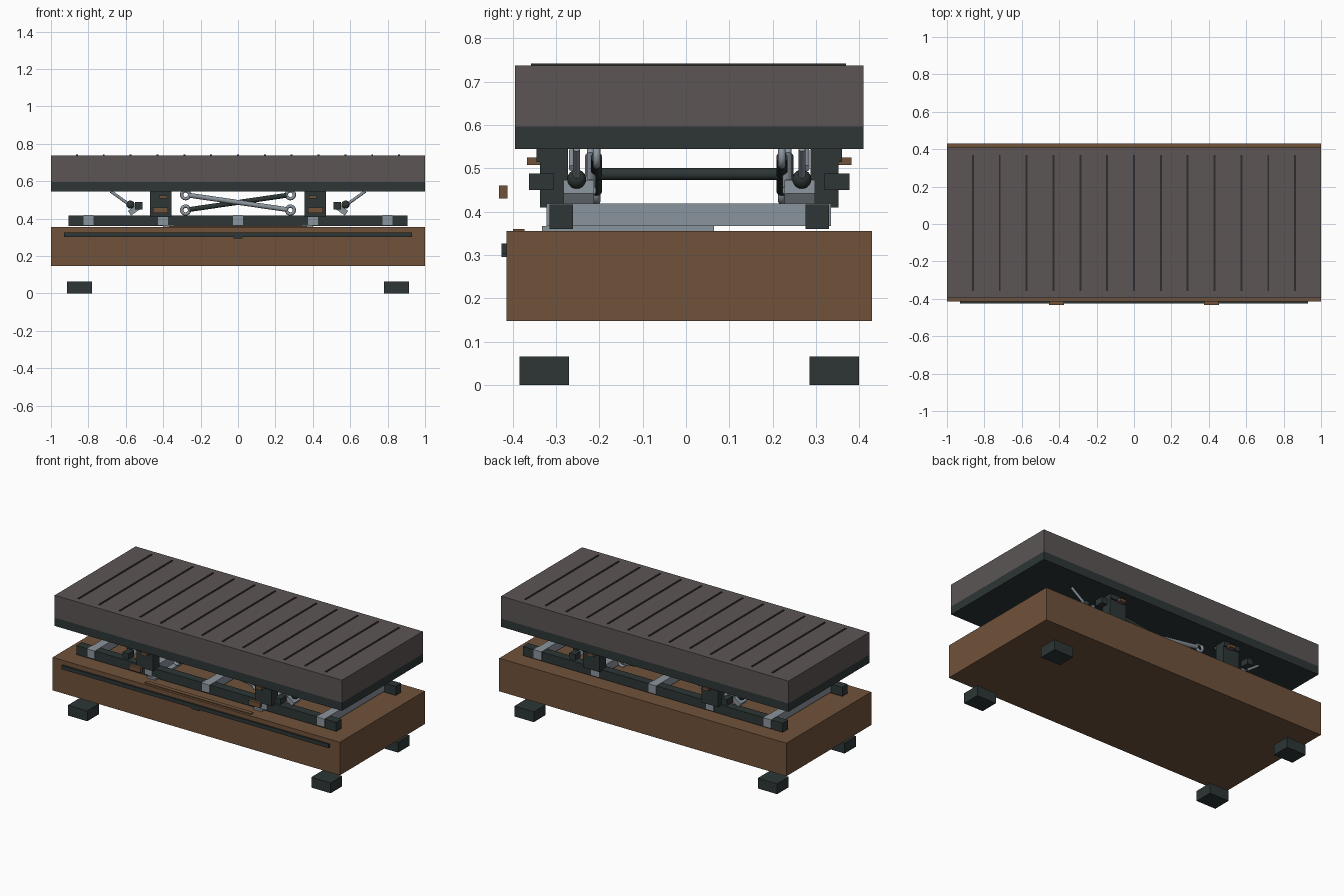
import bpy
import math
from mathutils import Vector

if "Cube" in bpy.data.objects:
    bpy.data.objects.remove(bpy.data.objects["Cube"], do_unlink=True)


def material(name, rgb):
    m = bpy.data.materials.new(name)
    m.use_nodes = True
    m.diffuse_color = (*rgb, 1)
    m.node_tree.nodes["Principled BSDF"].inputs["Base Color"].default_value = (*rgb, 1)
    return m


WOOD = material("brown wood", (0.16, 0.084, 0.043))
FABRIC = material("grey brown fabric", (0.107, 0.091, 0.091))
SEAM = material("dark seam", (0.03, 0.025, 0.025))
DARK = material("dark metal", (0.026, 0.037, 0.036))
STEEL = material("light steel", (0.26, 0.3, 0.34))
MID = 0.0075  # centre line of the mechanism in y


def finish(name, mat):
    ob = bpy.context.object
    ob.name = name
    ob.data.materials.append(mat)
    return ob


def box(name, mat, x, y, z, tilt=0):
    """Box from (min, max) ranges, optionally tilted about y."""
    spans = (x, y, z)
    bpy.ops.mesh.primitive_cube_add(size=1, location=[(a + b) / 2 for a, b in spans])
    ob = finish(name, mat)
    ob.scale = [b - a for a, b in spans]
    ob.rotation_euler.y = tilt
    return ob


def rod(name, mat, start, end, radius):
    a, b = Vector(start), Vector(end)
    bpy.ops.mesh.primitive_cylinder_add(vertices=20, radius=radius, depth=(b - a).length,
                                        location=(a + b) / 2)
    ob = finish(name, mat)
    ob.rotation_euler = (b - a).to_track_quat("Z", "Y").to_euler()
    bpy.ops.object.shade_smooth_by_angle()


def ball(name, mat, centre, radius):
    bpy.ops.mesh.primitive_uv_sphere_add(segments=20, ring_count=12, radius=radius, location=centre)
    finish(name, mat)
    bpy.ops.object.shade_smooth()


def ring(name, mat, centre):
    bpy.ops.mesh.primitive_torus_add(major_radius=0.021, minor_radius=0.009, major_segments=24,
                                     minor_segments=10, location=centre,
                                     rotation=(math.pi / 2, 0, 0))
    finish(name, mat)
    bpy.ops.object.shade_smooth()


# Base, front trim and feet
box("base", WOOD, (-1, 1), (-0.415, 0.43), (0.147, 0.355))
box("front_trim", DARK, (-0.93, 0.93), (-0.426, -0.414), (0.303, 0.327))
box("trim_tab", DARK, (-0.025, 0.025), (-0.426, -0.414), (0.295, 0.304))
box("front_runner", WOOD, (-0.37, 0.37), (-0.4, -0.373), (0.35, 0.36))
for sx, side in ((-1, "right"), (1, "left")):
    x = sorted((sx * 0.78, sx * 0.915))
    box(f"front_foot_{side}", DARK, x, (-0.385, -0.27), (0, 0.065))
    box(f"back_foot_{side}", DARK, x, (0.285, 0.4), (0, 0.065))

# Mattress deck, mattress and seams
box("deck", DARK, (-1, 1), (-0.395, 0.41), (0.545, 0.597))
box("mattress", FABRIC, (-1, 1), (-0.395, 0.41), (0.597, 0.738))
for i in range(13):
    c = (i - 6) * 0.1435
    box(f"seam_{i + 1}", SEAM, (c - 0.005, c + 0.005), (-0.358, 0.37), (0.736, 0.742))

# Rail frame with steel cross members
for sy, end in ((-1, "front"), (1, "back")):
    c = MID + sy * 0.296
    box(f"{end}_rail", DARK, (-0.905, 0.905), (c - 0.027, c + 0.027), (0.36, 0.417))
for i in range(5):
    c = (i - 2) * 0.4
    box(f"cross_member_{i + 1}", STEEL, (c - 0.027, c + 0.027), (-0.322, 0.335), (0.367, 0.419))
for sx, side in ((-1, "right"), (1, "left")):
    box(f"slide_plate_{side}", STEEL, sorted((sx * 0.34, sx * 0.4)), (-0.333, 0.065), (0.354, 0.367))

# Pillars, hinge brackets and gas struts at four corners
for sx, side in ((-1, "right"), (1, "left")):
    px = sorted((sx * 0.355, sx * 0.47))
    label_x = sorted((sx * 0.375, sx * 0.455))
    box(f"catch_{side}", WOOD, label_x, (-0.432, -0.412), (0.43, 0.46))
    for sy, end in ((-1, "front"), (1, "back")):
        tag = f"{end}_{side}"

        def ys(a, b):
            return sorted((MID + sy * a, MID + sy * b))

        box(f"pillar_{tag}", DARK, px, ys(0.28, 0.345), (0.41, 0.525))
        box(f"pillar_cap_{tag}", DARK, px, ys(0.28, 0.353), (0.515, 0.545))
        box(f"pillar_insert_{tag}", WOOD, sorted((sx * 0.38, sx * 0.42)), ys(0.34, 0.375), (0.508, 0.525))
        rod(f"pillar_pin_{tag}", STEEL, (sx * 0.36, MID + sy * 0.27, 0.54),
            (sx * 0.43, MID + sy * 0.27, 0.5), 0.008)
        box(f"lock_box_{tag}", DARK, sorted((sx * 0.51, sx * 0.55)), ys(0.312, 0.37), (0.45, 0.488))
        box(f"hinge_plate_{tag}", STEEL, sorted((sx * 0.53, sx * 0.585)), ys(0.22, 0.29),
            (0.43, 0.46), sx * 0.6)
        y = MID + sy * 0.26
        ball(f"pivot_ball_{tag}", DARK, (sx * 0.575, y, 0.475), 0.022)
        rod(f"lift_strut_{tag}", STEEL, (sx * 0.56, y, 0.46), (sx * 0.68, y, 0.546), 0.008)

# Scissor linkages joined by a centre bar
rod("centre_bar", DARK, (0, -0.22, 0.487), (0, 0.235, 0.487), 0.014)
for sy, end in ((-1, "front"), (1, "back")):
    for slope, mat, shift in ((-1, STEEL, 0.228), (1, DARK, 0.214)):
        y = MID + sy * shift
        a = (-0.28, y, 0.487 - slope * 0.041)
        b = (0.28, y, 0.487 + slope * 0.041)
        kind = "falling" if slope < 0 else "rising"
        rod(f"{end}_{kind}_arm", mat, (-0.26, y, a[2] + slope * 0.003),
            (0.26, y, b[2] - slope * 0.003), 0.013)
        ring(f"{end}_{kind}_eye_right", STEEL, a)
        ring(f"{end}_{kind}_eye_left", STEEL, b)
